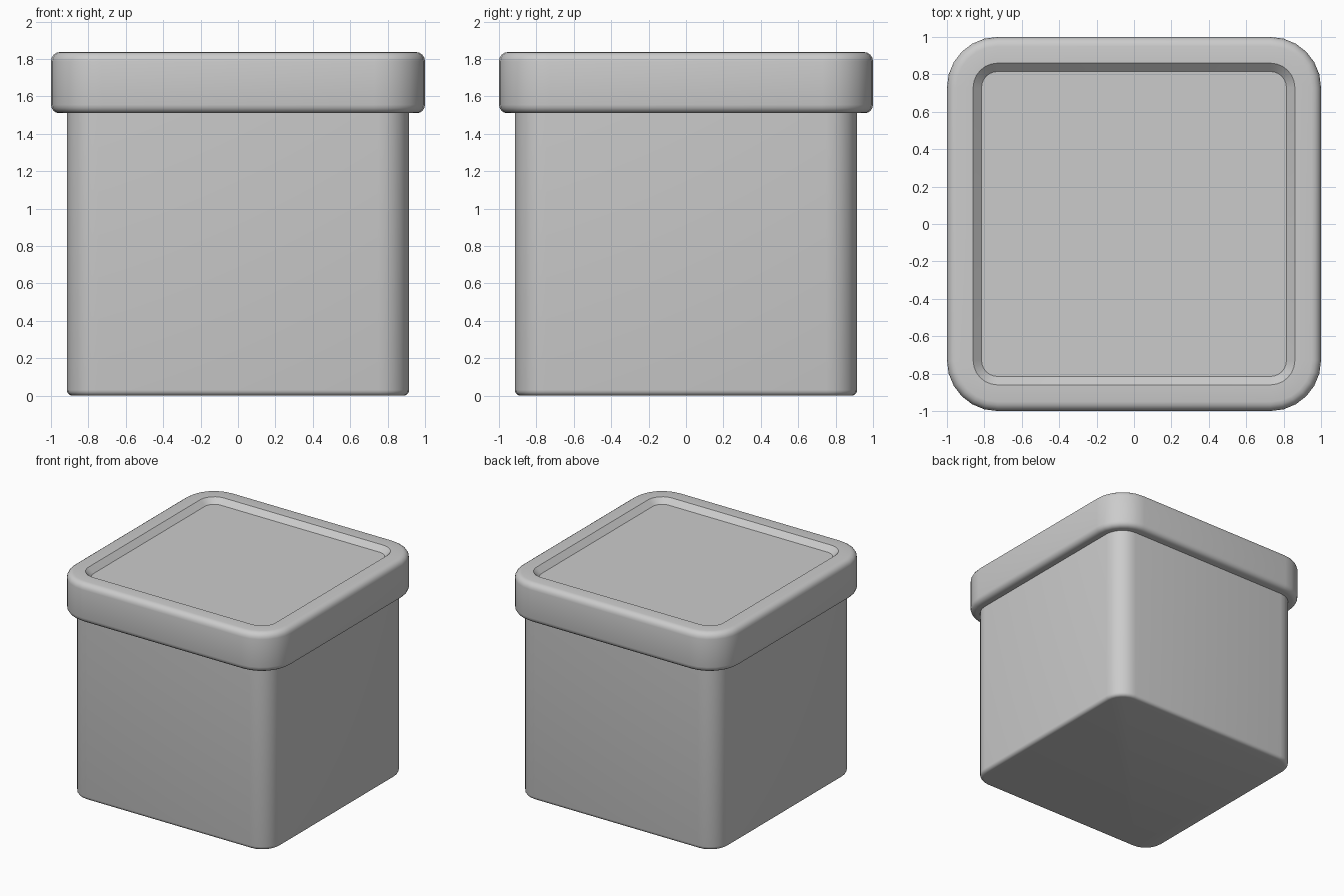
import bpy, bmesh
from math import sin, cos, pi

if "Cube" in bpy.data.objects:
    bpy.data.objects.remove(bpy.data.objects["Cube"])


def ring(bm, half, radius, z, seg=6):
    """Rounded square outline at height z."""
    verts = []
    c = half - radius
    for q, (sx, sy) in enumerate([(1, 1), (-1, 1), (-1, -1), (1, -1)]):
        for i in range(seg + 1):
            a = pi / 2 * (q + i / seg)
            verts.append(bm.verts.new((sx * c + radius * cos(a), sy * c + radius * sin(a), z)))
    return verts


def loft(name, profile):
    """Skin a stack of (half width, corner radius, z) outlines and cap both ends."""
    bm = bmesh.new()
    rings = [ring(bm, *p) for p in profile]
    for a, b in zip(rings, rings[1:]):
        n = len(a)
        for i in range(n):
            j = (i + 1) % n
            bm.faces.new((a[i], a[j], b[j], b[i]))
    bm.faces.new(rings[0][::-1])
    bm.faces.new(rings[-1])
    bmesh.ops.recalc_face_normals(bm, faces=bm.faces)
    me = bpy.data.meshes.new(name)
    bm.to_mesh(me)
    bm.free()
    ob = bpy.data.objects.new(name, me)
    bpy.context.collection.objects.link(ob)
    bpy.ops.object.select_all(action='DESELECT')
    ob.select_set(True)
    bpy.context.view_layer.objects.active = ob
    bpy.ops.object.shade_smooth_by_angle(angle=0.6)
    return ob


def rounded_edge(half, radius, z, r, start, steps=4):
    """Quarter-round edge; start -90 for a bottom edge, 0 for a top edge."""
    out = []
    for i in range(steps + 1):
        a = pi / 180 * (start + 90 * i / steps)
        inset = r * (1 - cos(a))
        out.append((half - inset, radius - inset, z + r * sin(a)))
    return out


# Box body, running up inside the lid
loft("box_body", rounded_edge(0.915, 0.165, 0.03, 0.03, -90) + [(0.915, 0.165, 1.60)])

# Overhanging lid with rounded edges and a shallow recessed top panel
loft("lid",
     rounded_edge(1.0, 0.27, 1.555, 0.045, -90)
     + rounded_edge(1.0, 0.27, 1.787, 0.05, 0)
     + [(0.86, 0.13, 1.837), (0.815, 0.085, 1.795)])
